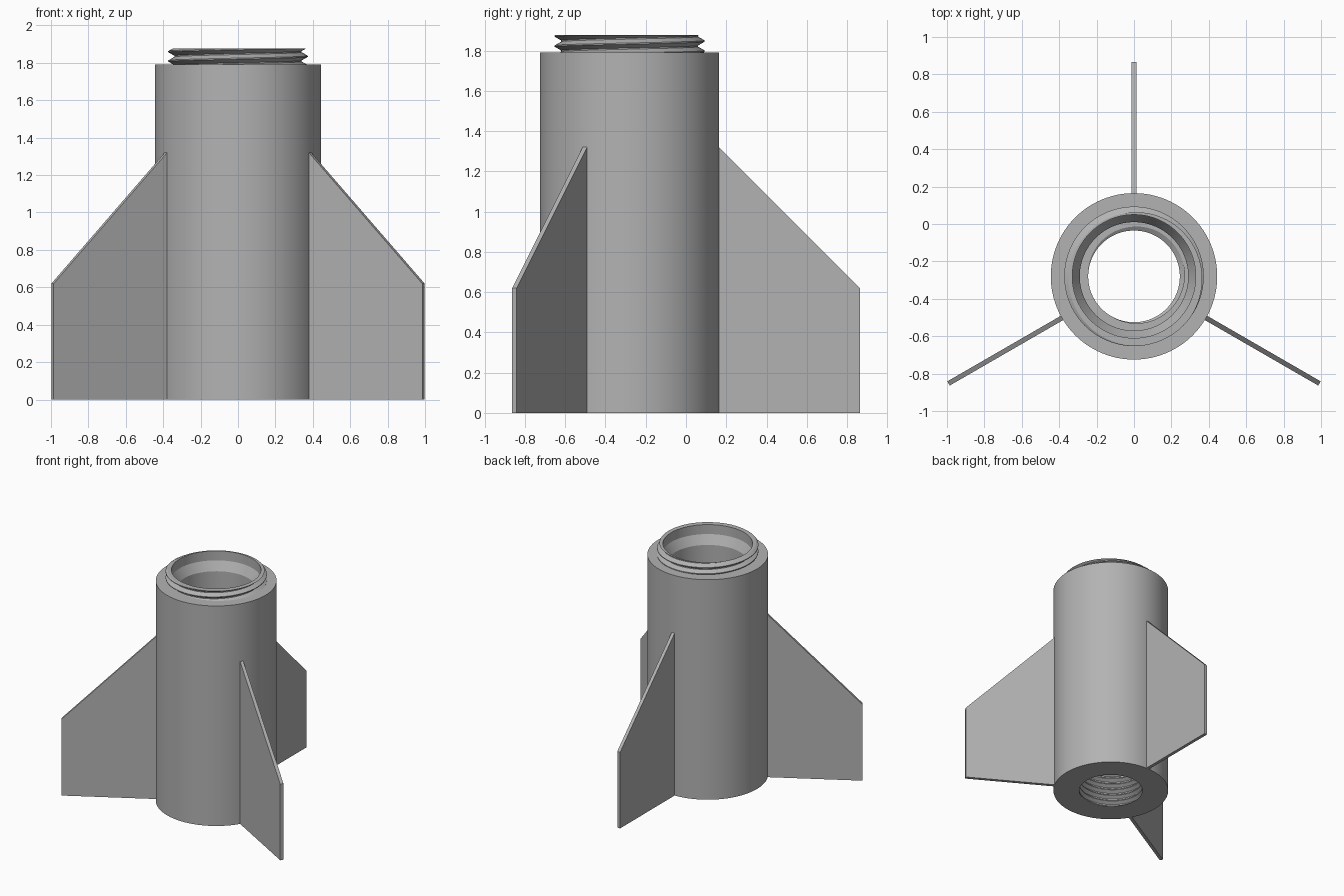
import bpy, bmesh, math
from mathutils import Matrix, Vector

SEG = 96
AXIS = Vector((0, -0.28, 0))

cube = bpy.data.objects.get("Cube")
if cube:
    bpy.data.objects.remove(cube, do_unlink=True)

grey = bpy.data.materials.new("plain grey")
grey.use_nodes = True
colour = (0.45, 0.45, 0.45, 1)
grey.diffuse_color = colour
grey.node_tree.nodes["Principled BSDF"].inputs["Base Color"].default_value = colour


def finish(name, bm, smooth=True):
    bmesh.ops.remove_doubles(bm, verts=bm.verts, dist=1e-5)
    bmesh.ops.dissolve_degenerate(bm, edges=bm.edges, dist=1e-5)
    mesh = bpy.data.meshes.new(name)
    bm.to_mesh(mesh)
    bm.free()
    mesh.materials.append(grey)
    obj = bpy.data.objects.new(name, mesh)
    obj.location = AXIS
    bpy.context.collection.objects.link(obj)
    if smooth:
        bpy.ops.object.select_all(action='DESELECT')
        obj.select_set(True)
        bpy.context.view_layer.objects.active = obj
        bpy.ops.object.shade_smooth_by_angle(angle=math.radians(25))
    return obj


def sweep(name, column):
    """Skin between columns of (radius, z) points, one column per angle step."""
    bm = bmesh.new()
    grid = []
    for i in range(SEG + 1):
        a = 2 * math.pi * i / SEG
        grid.append([bm.verts.new((r * math.cos(a), r * math.sin(a), z))
                     for r, z in column(i / SEG)])
    for left, right in zip(grid, grid[1:]):
        for j in range(len(left) - 1):
            bm.faces.new((left[j], right[j], right[j + 1], left[j + 1]))
    return finish(name, bm)


def thread(name, low, high, pitch, start, root, crest, flat, end_radius):
    """Right-handed screw ridge, trimmed flat at both ends; crest sits at 'start'."""
    half = flat / 2
    offsets = (-0.5 + half, -half, half, 0.5 - half)

    def radius(phase):
        d = abs((phase + 0.5) % 1 - 0.5)
        t = min(max((d - half) / (0.5 - 2 * half), 0), 1)
        return crest + (root - crest) * t

    def column(turn):
        turns = int((high - low) / pitch) + 3
        points = []
        for k in range(-2, turns):
            for off in offsets:
                z = low + (start - low) % pitch + pitch * (k + off + turn)
                z = min(max(z, low), high)
                points.append((radius((z - start) / pitch - turn), z))
        return points + [(end_radius, high)]

    return sweep(name, column)


# Hollow body: outer wall, shoulder and stepped bore
body = [(0.245, 0), (0.445, 0), (0.445, 1.79), (0.33, 1.79)]
sweep("body_tube", lambda turn: body)
bore = [(0.33, 1.877), (0.33, 1.8), (0.29, 1.73), (0.29, 0.3)]
sweep("bore", lambda turn: bore)

# Screw neck on top and threaded socket in the base
thread("neck_thread", 1.79, 1.877, 0.05, 1.835, 0.34, 0.373, 0.12, 0.33)
socket = thread("base_socket_thread", 0, 0.3, 0.05, 0.02, 0.272, 0.245, 0.15, 0.29)
socket.data.flip_normals()

# Three swept fins around the body
outline = [(0.43, 0), (1.145, 0), (1.145, 0.62), (0.43, 1.335)]
for label, degrees in (("back", 90), ("front_right", 210), ("front_left", 330)):
    bm = bmesh.new()
    face = bm.faces.new([bm.verts.new((r, -0.013, z)) for r, z in outline])
    side = bmesh.ops.extrude_face_region(bm, geom=[face])["geom"]
    bmesh.ops.translate(bm, vec=(0, 0.026, 0),
                        verts=[v for v in side if isinstance(v, bmesh.types.BMVert)])
    bmesh.ops.recalc_face_normals(bm, faces=bm.faces)
    bm.transform(Matrix.Rotation(math.radians(degrees), 4, 'Z'))
    finish("fin_" + label, bm, smooth=False)
